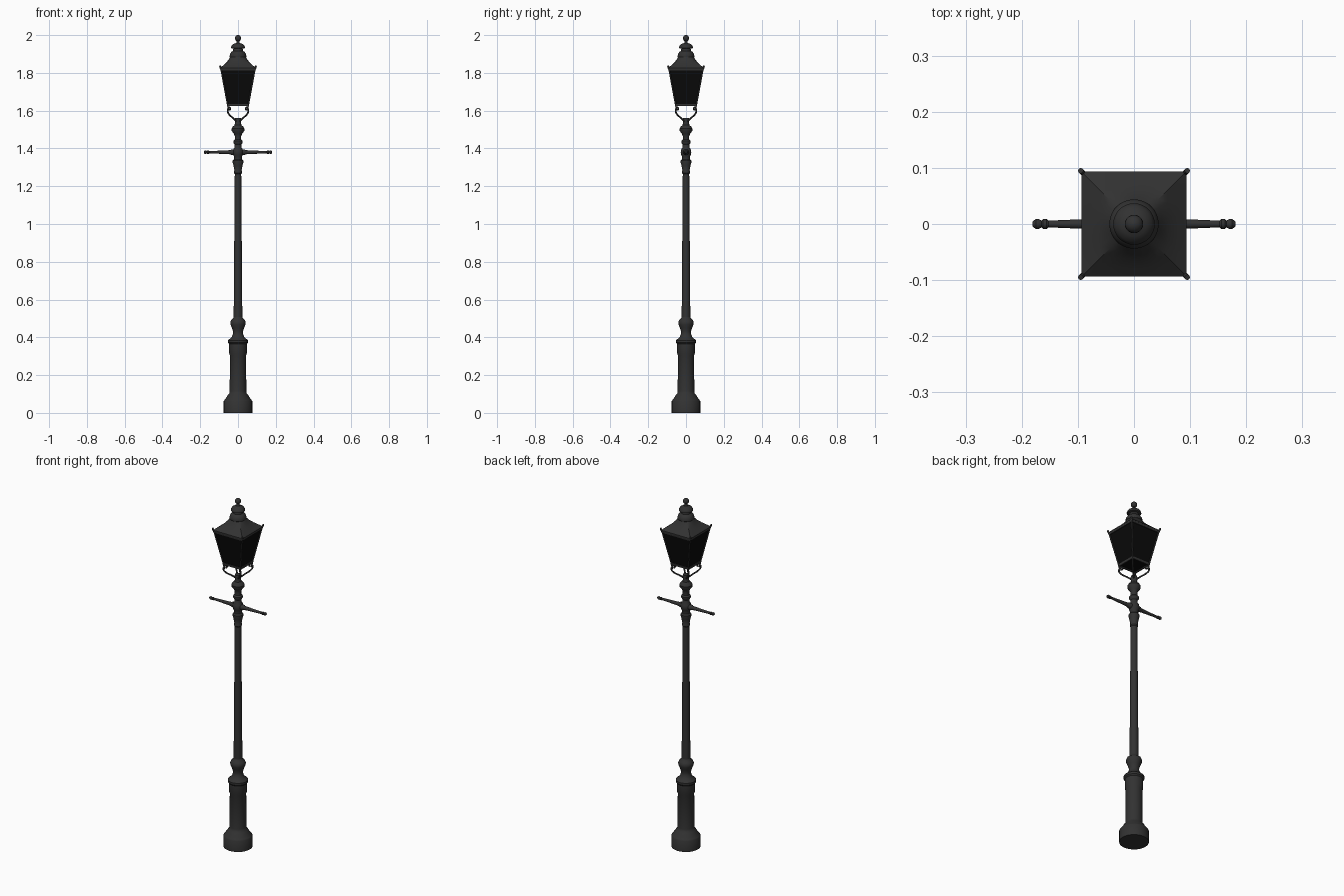
import bpy, bmesh, math
from mathutils import Matrix, Vector

if "Cube" in bpy.data.objects:
    bpy.data.objects.remove(bpy.data.objects["Cube"])


def material(name, v):
    m = bpy.data.materials.new(name)
    m.diffuse_color = (v, v, v, 1)
    m.use_nodes = True
    m.node_tree.nodes["Principled BSDF"].inputs["Base Color"].default_value = m.diffuse_color
    return m


IRON = material("dark iron", 0.032)
GLASS = material("black glass", 0.003)


def finish(name, bm, mat, angle=35):
    bmesh.ops.recalc_face_normals(bm, faces=bm.faces)
    me = bpy.data.meshes.new(name)
    bm.to_mesh(me)
    bm.free()
    me.materials.append(mat)
    ob = bpy.data.objects.new(name, me)
    bpy.context.collection.objects.link(ob)
    bpy.context.view_layer.objects.active = ob
    ob.select_set(True)
    bpy.ops.object.shade_smooth_by_angle(angle=math.radians(angle))
    ob.select_set(False)
    return ob


def loft(name, rings, mat, caps=True, angle=35):
    """Skin a list of closed rings of points."""
    bm = bmesh.new()
    vs = [[bm.verts.new(p) for p in r] for r in rings]
    n = len(vs[0])
    for a, b in zip(vs, vs[1:]):
        for i in range(n):
            j = (i + 1) % n
            bm.faces.new((a[i], a[j], b[j], b[i]))
    if caps:
        bm.faces.new(vs[0])
        bm.faces.new(vs[-1])
    return finish(name, bm, mat, angle)


def ring(r, z, n=28, square=0.0):
    """Circle of radius r blended towards a square of half width r."""
    pts = []
    for i in range(n):
        a = 2 * math.pi * i / n
        c, s = math.cos(a), math.sin(a)
        k = r * (1 - square + square / max(abs(c), abs(s)))
        pts.append(Vector((k * c, k * s, z)))
    return pts


def lathe(name, profile, n=28, matrix=Matrix()):
    return loft(name, [[matrix @ p for p in ring(r, z, n)] for r, z in profile], IRON)


def square(h, z):
    return [Vector((x * h, y * h, z)) for x, y in ((-1, -1), (1, -1), (1, 1), (-1, 1))]


def tube(name, pts, radius, smooth=True):
    cu = bpy.data.curves.new(name, 'CURVE')
    cu.dimensions = '3D'
    cu.bevel_depth = radius
    cu.bevel_resolution = 2
    cu.resolution_u = 5
    cu.use_fill_caps = True
    sp = cu.splines.new('BEZIER' if smooth else 'POLY')
    if smooth:
        sp.bezier_points.add(len(pts) - 1)
        for b, p in zip(sp.bezier_points, pts):
            b.co = p
            b.handle_left_type = b.handle_right_type = 'AUTO'
    else:
        sp.points.add(len(pts) - 1)
        for b, p in zip(sp.points, pts):
            b.co = (*p, 1)
    cu.materials.append(IRON)
    ob = bpy.data.objects.new(name, cu)
    bpy.context.collection.objects.link(ob)
    bpy.context.view_layer.objects.active = ob
    ob.select_set(True)
    bpy.ops.object.convert(target='MESH')
    bpy.context.object.select_set(False)


# Pedestal and its bulbous neck
lathe("pedestal", [
    (0.076, 0), (0.076, 0.062), (0.072, 0.068), (0.060, 0.083), (0.052, 0.098),
    (0.046, 0.104), (0.044, 0.115), (0.043, 0.305), (0.047, 0.315), (0.047, 0.365),
    (0.053, 0.372), (0.053, 0.384), (0.044, 0.392), (0.034, 0.400), (0.027, 0.418),
    (0.026, 0.430), (0.032, 0.450), (0.040, 0.468), (0.041, 0.480), (0.036, 0.492),
    (0.026, 0.500), (0.023, 0.508)])

# Tapered pole
lathe("pole", [(0.023, 0.50), (0.017, 1.28)])

# Turned capital above the pole
lathe("capital", [
    (0.017, 1.265), (0.021, 1.270), (0.021, 1.280), (0.019, 1.285), (0.024, 1.310),
    (0.028, 1.325), (0.028, 1.335), (0.021, 1.342), (0.020, 1.355), (0.026, 1.366),
    (0.028, 1.380), (0.026, 1.394), (0.019, 1.405), (0.018, 1.420), (0.025, 1.430),
    (0.025, 1.440), (0.017, 1.447), (0.017, 1.465), (0.022, 1.478), (0.033, 1.492),
    (0.034, 1.505), (0.028, 1.515), (0.018, 1.524), (0.016, 1.535), (0.018, 1.552),
    (0.016, 1.562)])

# Ladder rest arms with end knobs
arm = [(0.015, 0.015), (0.015, 0.035), (0.011, 0.042), (0.010, 0.055), (0.006, 0.152),
       (0.009, 0.156), (0.009, 0.162), (0.006, 0.165), (0.009, 0.170), (0.009, 0.175),
       (0.004, 0.181)]
for side, s in (("left", -1), ("right", 1)):
    lathe("ladder_arm_" + side, arm, 16,
          Matrix.Translation((0, 0, 1.38)) @ Matrix.Rotation(s * math.pi / 2, 4, 'Y'))

# Four diagonal scroll brackets carrying the lantern
scroll = [(0.014, 1.545), (0.035, 1.560), (0.064, 1.578), (0.077, 1.596),
          (0.073, 1.612), (0.062, 1.617), (0.059, 1.608), (0.066, 1.603)]
d = math.sqrt(0.5)
corners = [(-1, -1), (1, -1), (1, 1), (-1, 1)]
for i, (x, y) in enumerate(corners):
    tube(f"scroll_bracket_{i}", [(x * r * d, y * r * d, z) for r, z in scroll], 0.0045)
    tube(f"bracket_foot_{i}", [(x * 0.051, y * 0.051, 1.60),
                               (x * 0.054, y * 0.054, 1.635)], 0.004, False)

# Lantern: glass, corner bars, rims and corner spikes
loft("lantern_glass", [square(0.053, 1.630), square(0.089, 1.822)], GLASS, angle=20)
loft("lantern_bottom_rim", [square(0.050, 1.624), square(0.057, 1.624), square(0.058, 1.636),
                            square(0.050, 1.636), square(0.050, 1.624)], IRON, False, 20)
loft("lantern_top_rim", [square(0.086, 1.812), square(0.092, 1.812), square(0.094, 1.826),
                         square(0.086, 1.826), square(0.086, 1.812)], IRON, False, 20)
for i, (x, y) in enumerate(corners):
    tube(f"corner_bar_{i}", [(x * 0.054, y * 0.054, 1.628),
                             (x * 0.090, y * 0.090, 1.822)], 0.004, False)
    tube(f"corner_spike_{i}", [(x * 0.088, y * 0.088, 1.815), (x * 0.092, y * 0.092, 1.826),
                               (x * 0.095, y * 0.095, 1.838)], 0.005)

# Roof blending from a square eave to a round top
loft("roof", [ring(r, z, 32, q) for r, z, q in (
    (0.094, 1.822, 1), (0.094, 1.827, 1), (0.078, 1.840, 0.95), (0.062, 1.855, 0.8),
    (0.050, 1.870, 0.5), (0.041, 1.886, 0))], IRON)

# Vent cap and ball finial
lathe("vent_cap", [
    (0.040, 1.880), (0.044, 1.885), (0.044, 1.892), (0.041, 1.903), (0.034, 1.912),
    (0.026, 1.917), (0.025, 1.928), (0.037, 1.931), (0.037, 1.937), (0.032, 1.947),
    (0.022, 1.954), (0.010, 1.958), (0.007, 1.963), (0.007, 1.972)])
lathe("finial", [(max(0.001, 0.0165 * math.sin(math.pi * k / 10)),
                  1.9835 - 0.0165 * math.cos(math.pi * k / 10)) for k in range(11)], 20)
